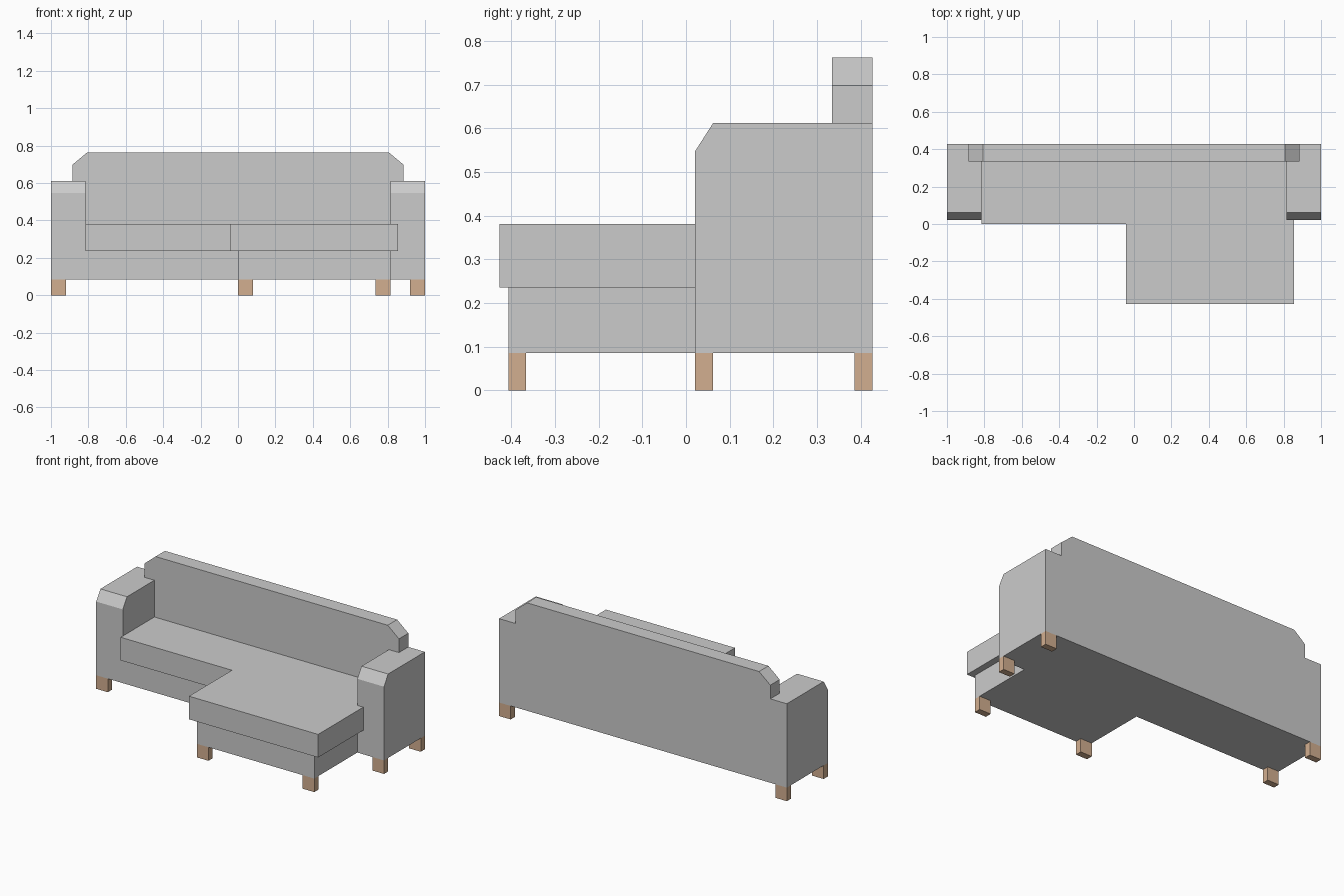
import bpy, bmesh
from mathutils import Vector

if "Cube" in bpy.data.objects:
    bpy.data.objects.remove(bpy.data.objects["Cube"])


def prism(name, profile, axis, lo, hi, mat=None):
    """Extrude a 2D profile along an axis; profile holds the other two coordinates in xyz order."""
    def point(p, d):
        c = list(p)
        c.insert("xyz".index(axis), d)
        return c
    bm = bmesh.new()
    face = bm.faces.new([bm.verts.new(point(p, lo)) for p in profile])
    ext = bmesh.ops.extrude_face_region(bm, geom=[face])
    shift = Vector(point((0, 0), hi - lo))
    bmesh.ops.translate(bm, vec=shift,
                        verts=[v for v in ext["geom"] if isinstance(v, bmesh.types.BMVert)])
    bmesh.ops.recalc_face_normals(bm, faces=bm.faces)
    me = bpy.data.meshes.new(name)
    bm.to_mesh(me)
    bm.free()
    ob = bpy.data.objects.new(name, me)
    bpy.context.collection.objects.link(ob)
    if mat:
        me.materials.append(mat)
    return ob


def rect(x0, x1, y0, y1):
    return [(x0, y0), (x1, y0), (x1, y1), (x0, y1)]


wood = bpy.data.materials.new("light_wood")
wood.diffuse_color = (0.65, 0.43, 0.28, 1)
wood.use_nodes = True
wood.node_tree.nodes["Principled BSDF"].inputs["Base Color"].default_value = wood.diffuse_color

FLOOR, SEAT_Z, ARM_Z = 0.085, 0.236, 0.612   # heights of underside, cushion, arm top
FRONT, BACK_Y, REAR = 0.021, 0.334, 0.427    # depths of arm front, backrest face, rear
IN = 0.815                                   # inner face of the arms

# L-shaped base under the sofa and the chaise
prism("base", [(-IN, FRONT), (0, FRONT), (0, -0.407), (IN, -0.407),
               (IN, BACK_Y), (-IN, BACK_Y)], "z", FLOOR, SEAT_Z)

# L-shaped seat cushion overhanging the base
prism("seat_cushion", [(-IN, 0.0), (-0.042, 0.0), (-0.042, -0.427), (0.856, -0.427),
                       (0.856, FRONT), (IN, FRONT), (IN, BACK_Y), (-IN, BACK_Y)],
      "z", SEAT_Z, 0.381)

# Backrest with bevelled top corners resting over the arms
half = [(IN, FLOOR), (IN, ARM_Z), (0.885, ARM_Z), (0.885, 0.698), (0.807, 0.763)]
prism("backrest", half + [(-x, z) for x, z in reversed(half)], "y", BACK_Y, REAR)

# Arms with a bevelled front top edge
arm = [(FRONT, FLOOR), (FRONT, 0.548), (0.062, ARM_Z), (REAR, ARM_Z), (REAR, FLOOR)]
for side, x0, x1 in (("left", -1, -IN), ("right", IN, 1)):
    prism(side + "_arm", arm, "x", x0, x1)

# Legs
for name, x, y in (("front_left_leg", -1, FRONT), ("front_right_leg", 0.92, FRONT),
                   ("back_left_leg", -1, REAR - 0.041), ("back_right_leg", 0.92, REAR - 0.041),
                   ("chaise_left_leg", 0, -0.407), ("chaise_right_leg", IN - 0.08, -0.407)):
    prism(name, rect(x, x + 0.08, y, y + 0.041), "z", 0, FLOOR, wood)
